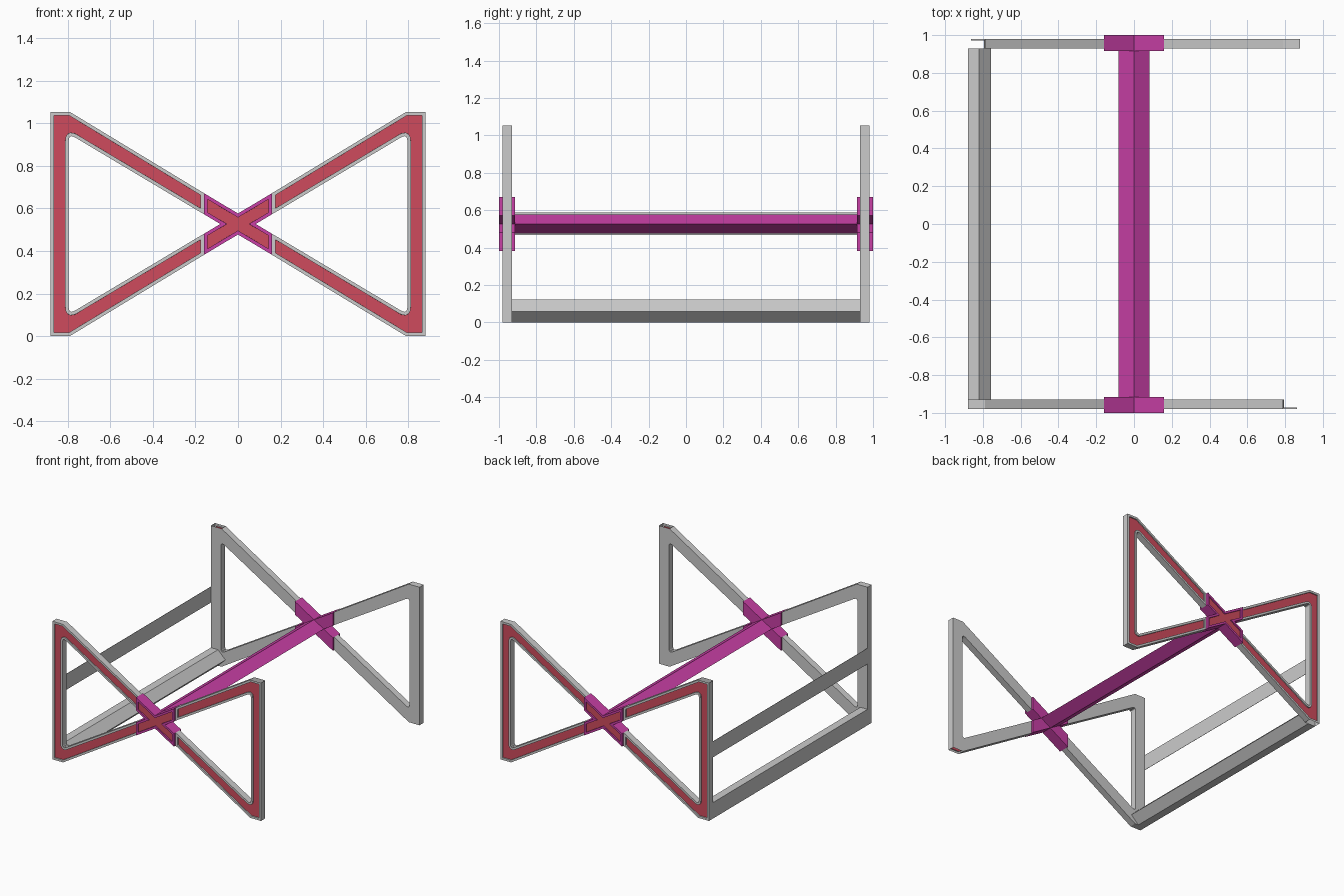
import bpy, bmesh, math
from mathutils import Vector

if "Cube" in bpy.data.objects:
    bpy.data.objects.remove(bpy.data.objects["Cube"])


def material(name, rgb):
    m = bpy.data.materials.new(name)
    m.use_nodes = True
    m.diffuse_color = (*rgb, 1)
    m.node_tree.nodes["Principled BSDF"].inputs["Base Color"].default_value = (*rgb, 1)
    return m


GREY = material("light grey", (0.60, 0.60, 0.60))
RED = material("soft red", (0.62, 0.07, 0.11))
PURPLE = material("magenta", (0.58, 0.05, 0.38))

TOP = 1.053          # overall height
MID = TOP / 2        # height of the crossing
SLOPE = 0.596        # rise of the diagonal arms
HALF = 0.0495        # half the vertical thickness of an arm
CROSS = HALF / SLOPE # half width of the crossing
HUB = 0.16           # half width of the hub
POST_IN, POST_OUT, CORNER = 0.795, 0.88, 0.79


def add_object(name, bm, mats):
    me = bpy.data.meshes.new(name)
    bm.to_mesh(me)
    bm.free()
    for m in mats:
        me.materials.append(m)
    ob = bpy.data.objects.new(name, me)
    bpy.context.collection.objects.link(ob)
    return ob


def prism(bm, pts, y0, y1, skip=lambda a, b: False):
    """Extrude an (x, z) outline along y, leaving out walls that match skip."""
    a = [bm.verts.new((x, y0, z)) for x, z in pts]
    b = [bm.verts.new((x, y1, z)) for x, z in pts]
    front = bm.faces.new(a)
    bm.faces.new(b[::-1])
    for i in range(len(pts)):
        j = (i + 1) % len(pts)
        if not skip(pts[i], pts[j]):
            bm.faces.new((a[j], a[i], b[i], b[j]))
    bmesh.ops.recalc_face_normals(bm, faces=bm.faces[:])
    front.normal_update()
    if front.normal.y > 0:
        bmesh.ops.reverse_faces(bm, faces=bm.faces[:])
    return front


def panel(name, pts, y0, y1, rim, body, skip=lambda a, b: False):
    """Front piece with a recessed red panel, plus its copy at the back."""
    bm = bmesh.new()
    face = prism(bm, pts, y0, y1, skip)
    bm.normal_update()
    bmesh.ops.inset_individual(bm, faces=[face], thickness=rim, use_even_offset=True)
    bm.normal_update()
    bmesh.ops.inset_individual(bm, faces=[face], thickness=0.0002, depth=-0.009,
                               use_even_offset=True)
    face.material_index = 1
    ob = add_object("front_" + name, bm, [body, RED])
    back = bpy.data.objects.new("back_" + name, ob.data)
    back.rotation_euler.z = math.pi
    bpy.context.collection.objects.link(back)


def rounded(prev, corner, nxt, r=0.035, n=5):
    p, c, q = Vector(prev), Vector(corner), Vector(nxt)
    s, e = c + (p - c).normalized() * r, c + (q - c).normalized() * r
    return [tuple(s.lerp(c, t).lerp(c.lerp(e, t), t)) for t in (i / n for i in range(n + 1))]


def arm(x, side):
    """Height above the crossing of an arm edge at x."""
    return SLOPE * x + side * HALF


# Triangular end frames, open at the ends of the posts
half = [(HUB, MID + arm(HUB, 1)), (CORNER, TOP), (POST_OUT, TOP)]
root = (HUB, MID + arm(HUB, -1))
inner = (POST_IN, MID + arm(POST_IN, -1))
upper = rounded((POST_IN, MID), inner, root)
flip = lambda pts: [(x, TOP - z) for x, z in pts[::-1]]
outline = half + flip(half) + flip(upper + [root]) + upper + [root]
is_cap = lambda a, b: min(a[0], b[0]) > CORNER - 0.001 and a[1] == b[1]
for name, s in (("left_frame", 1), ("right_frame", -1)):
    panel(name, [(s * x, z) for x, z in outline], -0.98, -0.93, 0.016, GREY, is_cap)

# Cross-shaped hubs
quarter = [(0, HALF), (HUB, arm(HUB, 1)), (HUB, arm(HUB, -1)), (CROSS, 0)]
right = quarter + [(x, -z) for x, z in quarter[-2::-1]]
cross = right + [(-x, z) for x, z in right[-2:0:-1]]
panel("hub", [(x, MID + z) for x, z in cross], -1.0, -0.915, 0.016, PURPLE)

# Diamond beam joining the hubs
bm = bmesh.new()
prism(bm, [(0, MID + HALF), (CROSS, MID), (0, MID - HALF), (-CROSS, MID)], -0.915, 0.915)
add_object("centre_beam", bm, [PURPLE])

# Lower rail with a pointed inner side
bm = bmesh.new()
prism(bm, [(-0.88, 0), (-0.82, 0), (-0.757, 0.06), (-0.82, 0.122), (-0.88, 0.122)], -0.93, 0.93)
add_object("lower_rail", bm, [GREY])

# Thin middle rail
bm = bmesh.new()
prism(bm, [(-0.88, 0.467), (-0.878, 0.467), (-0.878, 0.588), (-0.88, 0.588)], -0.93, 0.93)
add_object("middle_rail", bm, [GREY])
